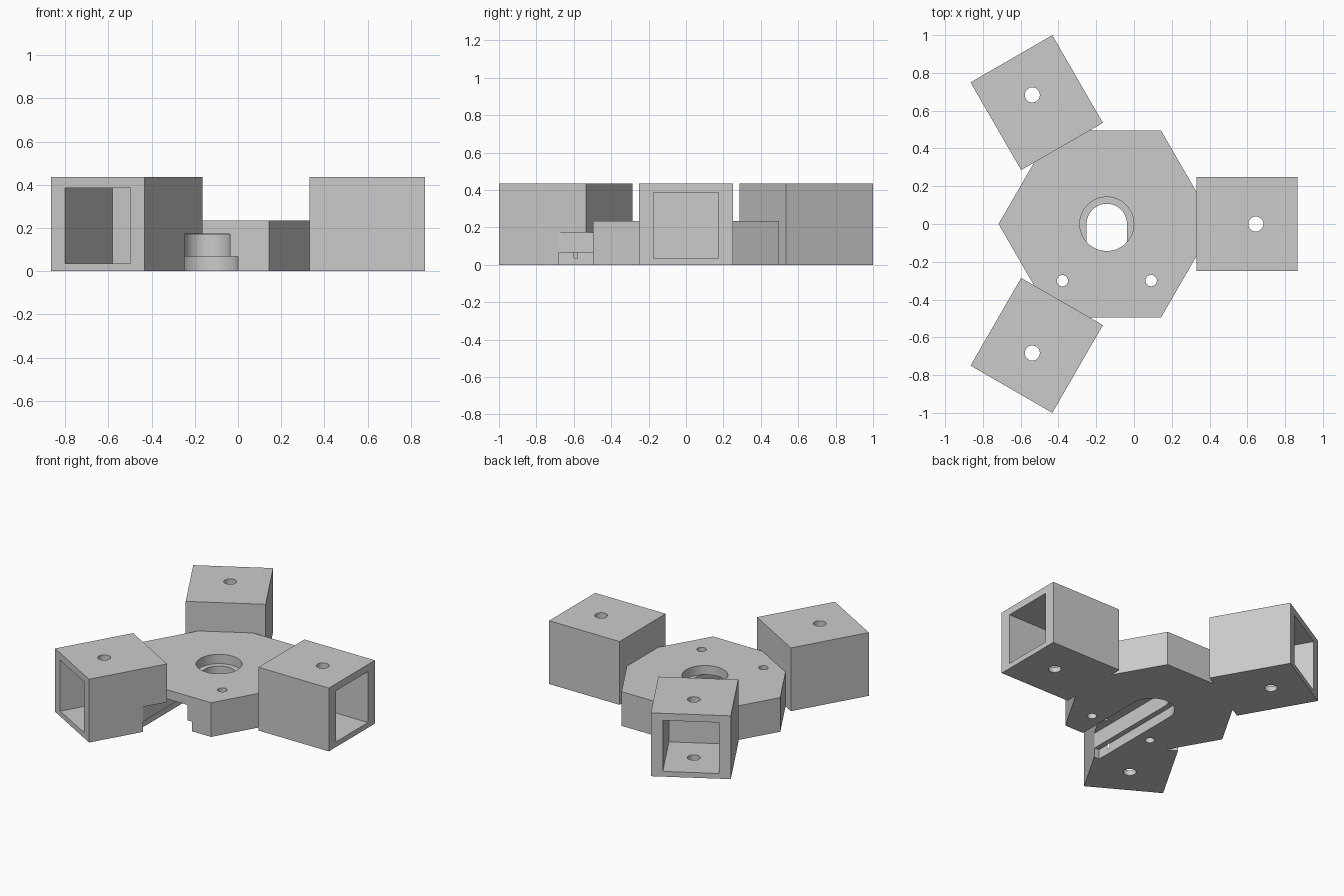
import bpy
import bmesh
from math import cos, sin, pi, radians
from mathutils import Matrix

cube = bpy.data.objects.get("Cube")
if cube:
    bpy.data.objects.remove(cube, do_unlink=True)

HUB_X = -0.144            # hub axis
HUB_R, HUB_H = 0.573, 0.235
ARM_IN, ARM_OUT = 0.474, 1.01
ARM_HALF, ARM_H = 0.25, 0.435
POCKET_HALF, POCKET_Z = 0.175, (0.036, 0.386)
CUT = 0.05                # overshoot of cutters

grey = bpy.data.materials.new("plain grey")
grey.use_nodes = True
colour = (0.6, 0.6, 0.6, 1)
grey.diffuse_color = colour
grey.node_tree.nodes["Principled BSDF"].inputs["Base Color"].default_value = colour


def prism(name, outline, z0, z1, turn=0):
    """Extrude an outline, turn it about the hub axis and place it there."""
    bm = bmesh.new()
    face = bm.faces.new([bm.verts.new((x, y, z0)) for x, y in outline])
    top = bmesh.ops.extrude_face_region(bm, geom=[face])["geom"]
    bmesh.ops.translate(bm, vec=(0, 0, z1 - z0),
                        verts=[v for v in top if isinstance(v, bmesh.types.BMVert)])
    bmesh.ops.recalc_face_normals(bm, faces=bm.faces)
    bm.transform(Matrix.Translation((HUB_X, 0, 0)) @ Matrix.Rotation(turn, 4, "Z"))
    mesh = bpy.data.meshes.new(name)
    bm.to_mesh(mesh)
    bm.free()
    mesh.materials.append(grey)
    obj = bpy.data.objects.new(name, mesh)
    bpy.context.collection.objects.link(obj)
    return obj


def arc(r, n, start=0, sweep=2 * pi, x=0, y=0):
    steps = n if sweep == 2 * pi else n - 1
    return [(x + r * cos(start + sweep * i / steps),
             y + r * sin(start + sweep * i / steps)) for i in range(n)]


def rect(x0, x1, half):
    return [(x0, -half), (x1, -half), (x1, half), (x0, half)]


def slot(half, end):
    """Round at the back, square at the front."""
    return arc(half, 33, 0, pi) + [(-half, end), (half, end)]


def combine(target, other, operation):
    mod = target.modifiers.new(operation.lower(), "BOOLEAN")
    mod.operation = operation
    mod.solver = "EXACT"
    mod.object = other
    bpy.ops.object.select_all(action="DESELECT")
    bpy.context.view_layer.objects.active = target
    target.select_set(True)
    bpy.ops.object.modifier_apply(modifier=mod.name)
    bpy.data.objects.remove(other, do_unlink=True)


# Hexagonal hub joined to three square arms
body = prism("three_arm_bracket", arc(HUB_R, 6), 0, HUB_H)
turns = [radians(a) for a in (0, 120, 240)]
for t in turns:
    combine(body, prism("arm", rect(ARM_IN, ARM_OUT, ARM_HALF), 0, ARM_H, t), "UNION")

# Open socket and vertical pin hole in each arm
for t in turns:
    combine(body, prism("socket", rect(HUB_R, ARM_OUT + CUT, POCKET_HALF), *POCKET_Z, t),
            "DIFFERENCE")
    combine(body, prism("pin_hole", arc(0.04, 32, x=0.789), -CUT, ARM_H + CUT, t),
            "DIFFERENCE")

# Stepped slot underneath, open to the front
combine(body, prism("wide_slot", slot(0.143, -0.68), -CUT, 0.067), "DIFFERENCE")
combine(body, prism("narrow_slot", slot(0.107, -0.68), 0.03, 0.172), "DIFFERENCE")

# Round bore in the top and two screw holes
combine(body, prism("bore", arc(0.143, 64), 0.171, HUB_H + CUT), "DIFFERENCE")
for side in (-1, 1):
    combine(body, prism("screw_hole", arc(0.03, 32, x=side * 0.235, y=-0.3),
                        -CUT, HUB_H + CUT), "DIFFERENCE")

bpy.ops.object.select_all(action="DESELECT")
body.select_set(True)
bpy.context.view_layer.objects.active = body
bpy.ops.object.shade_smooth_by_angle(angle=radians(30))
